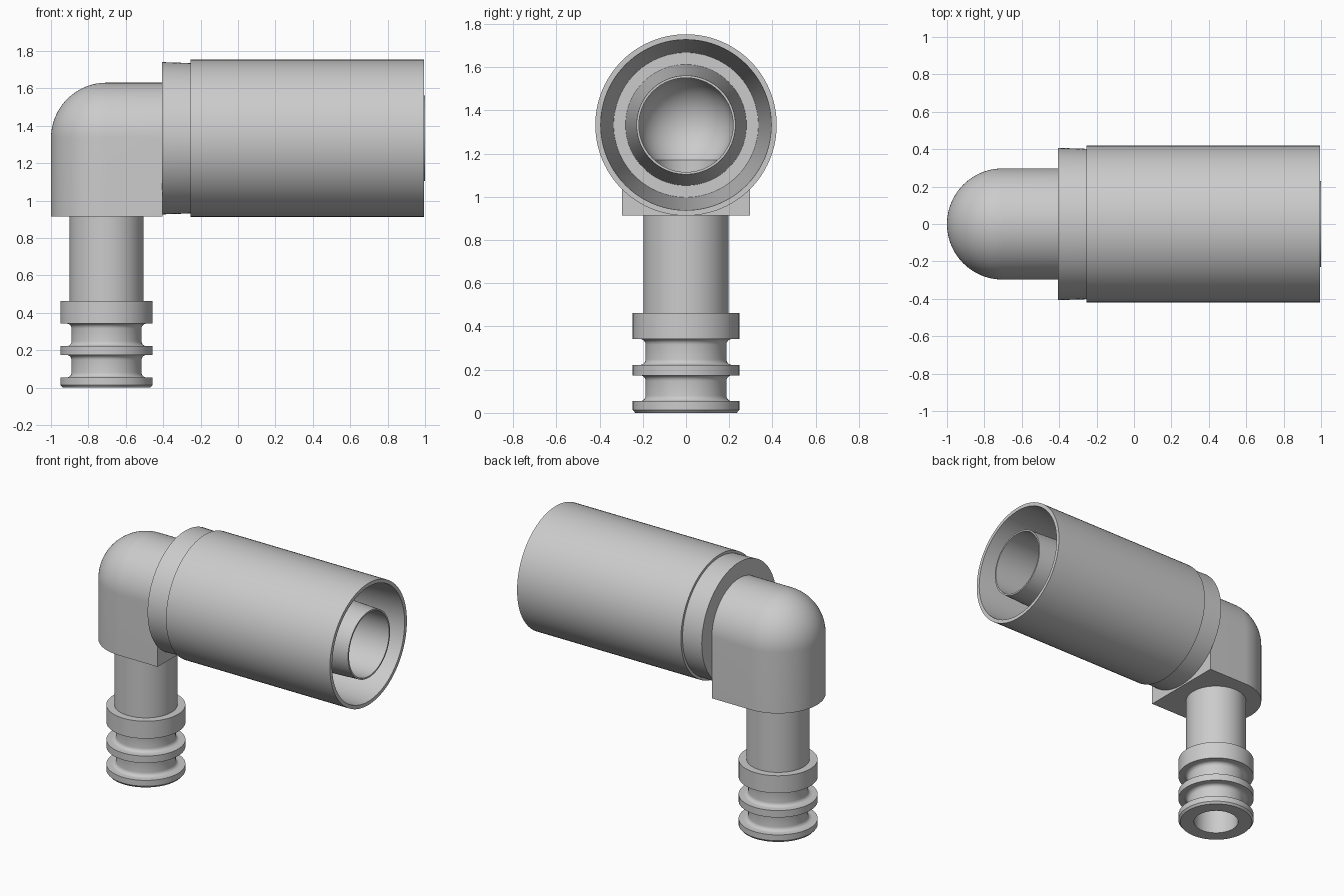
import bpy, bmesh
from math import pi, sin, cos
from mathutils import Vector

if "Cube" in bpy.data.objects:
    bpy.data.objects.remove(bpy.data.objects["Cube"])

AX, AZ = -0.703, 1.333      # x of the vertical axis, z of the horizontal axis
R = 0.297                   # elbow outer radius
BORE_H, BORE_V = 0.218, 0.145
FACE_X, STEM_TOP = -0.405, 0.915
SEGS = 96


def finish(bm, name):
    bmesh.ops.remove_doubles(bm, verts=bm.verts, dist=1e-5)
    bmesh.ops.recalc_face_normals(bm, faces=bm.faces)
    mesh = bpy.data.meshes.new(name)
    bm.to_mesh(mesh)
    bm.free()
    ob = bpy.data.objects.new(name, mesh)
    bpy.context.collection.objects.link(ob)
    return ob


def lathe(name, profile, axis, closed=True):
    """Spin (radius, position) points round the stem axis 'Z' or the socket axis 'X'."""
    bm = bmesh.new()
    if axis == 'Z':
        pts = [(AX + r, 0, h) for r, h in profile]
        cent, direction = (AX, 0, 0), (0, 0, 1)
    else:
        pts = [(h, 0, AZ + r) for r, h in profile]
        cent, direction = (0, 0, AZ), (1, 0, 0)
    vs = [bm.verts.new(p) for p in pts]
    es = [bm.edges.new(pair) for pair in zip(vs, vs[1:])]
    if closed:
        es.append(bm.edges.new((vs[-1], vs[0])))
    bmesh.ops.spin(bm, geom=vs + es, cent=cent, axis=direction,
                   angle=2 * pi, steps=SEGS, use_duplicate=False)
    return finish(bm, name)


def smooth(ob):
    bpy.ops.object.select_all(action='DESELECT')
    ob.select_set(True)
    bpy.context.view_layer.objects.active = ob
    bpy.ops.object.shade_smooth_by_angle(angle=0.5)


def groove(z_top, z_low, r_core=0.187, f=0.026):
    """Filleted groove profile between two ribs, from top to bottom."""
    pts = [(0.247, z_top)]
    for i in range(6):
        a = i / 5 * pi / 2
        pts.append((r_core + f * (1 - sin(a)), z_top - f * (1 - cos(a))))
    for i in range(6):
        a = i / 5 * pi / 2
        pts.append((r_core + f * (1 - cos(a)), z_low + f * (1 - sin(a))))
    return pts + [(0.247, z_low)]


# Elbow body: U-shaped layers, straight below and domed above
bm = bmesh.new()
N = 48
levels = [(R, STEM_TOP)]
levels += [(R * cos(i / 24 * pi / 2), AZ + R * sin(i / 24 * pi / 2)) for i in range(25)]
layers = []
for r, z in levels:
    pts = [(FACE_X, -r)]
    pts += [(AX - r * sin(i / N * pi), -r * cos(i / N * pi)) for i in range(N + 1)]
    pts += [(FACE_X, r)]
    layers.append([bm.verts.new((x, y, z)) for x, y in pts])
for a, b in zip(layers, layers[1:]):
    for i in range(len(a) - 1):
        bm.faces.new((a[i], a[i + 1], b[i + 1], b[i]))
bm.faces.new(layers[0])
bm.faces.new([l[0] for l in layers] + [l[-1] for l in reversed(layers)])
elbow = finish(bm, "elbow_body")

# Elbow passage: round-ended socket bore meeting the stem bore
dome = [(BORE_H * sin(i / 20 * pi / 2), AX - BORE_H * cos(i / 20 * pi / 2)) for i in range(21)]
cut_h = lathe("socket_bore_cutter", dome + [(BORE_H, -0.3), (0, -0.3)], 'X', False)
cut_v = lathe("stem_bore_cutter", [(0, 0.8), (BORE_V, 0.8), (BORE_V, AZ), (0, AZ)], 'Z', False)
bpy.context.view_layer.objects.active = elbow
for cutter in (cut_h, cut_v):
    cutter.hide_render = True
    mod = elbow.modifiers.new("bore", 'BOOLEAN')
    mod.operation = 'DIFFERENCE'
    mod.solver = 'EXACT'
    mod.object = cutter
    bpy.ops.object.modifier_apply(modifier=mod.name)
    bpy.data.objects.remove(cutter)

# Ribbed stem with a through bore
stem = lathe("ribbed_stem",
             [(BORE_V, STEM_TOP), (0.197, STEM_TOP), (0.197, 0.462), (0.247, 0.462)]
             + groove(0.342, 0.222) + groove(0.174, 0.054)
             + [(0.247, 0.014), (0.235, 0), (BORE_V, 0)], 'Z')

# Collar, outer sleeve and tapered inner tube in one turned part
sleeve = lathe("sleeve_and_inner_tube",
               [(BORE_H, FACE_X), (0.407, FACE_X), (0.402, -0.255), (0.42, -0.255),
                (0.42, 0.995), (0.395, 0.995), (0.335, -0.255), (0.28, -0.255),
                (0.229, 1.0), (BORE_H, 1.0)], 'X')

for part in (elbow, stem, sleeve):
    smooth(part)
